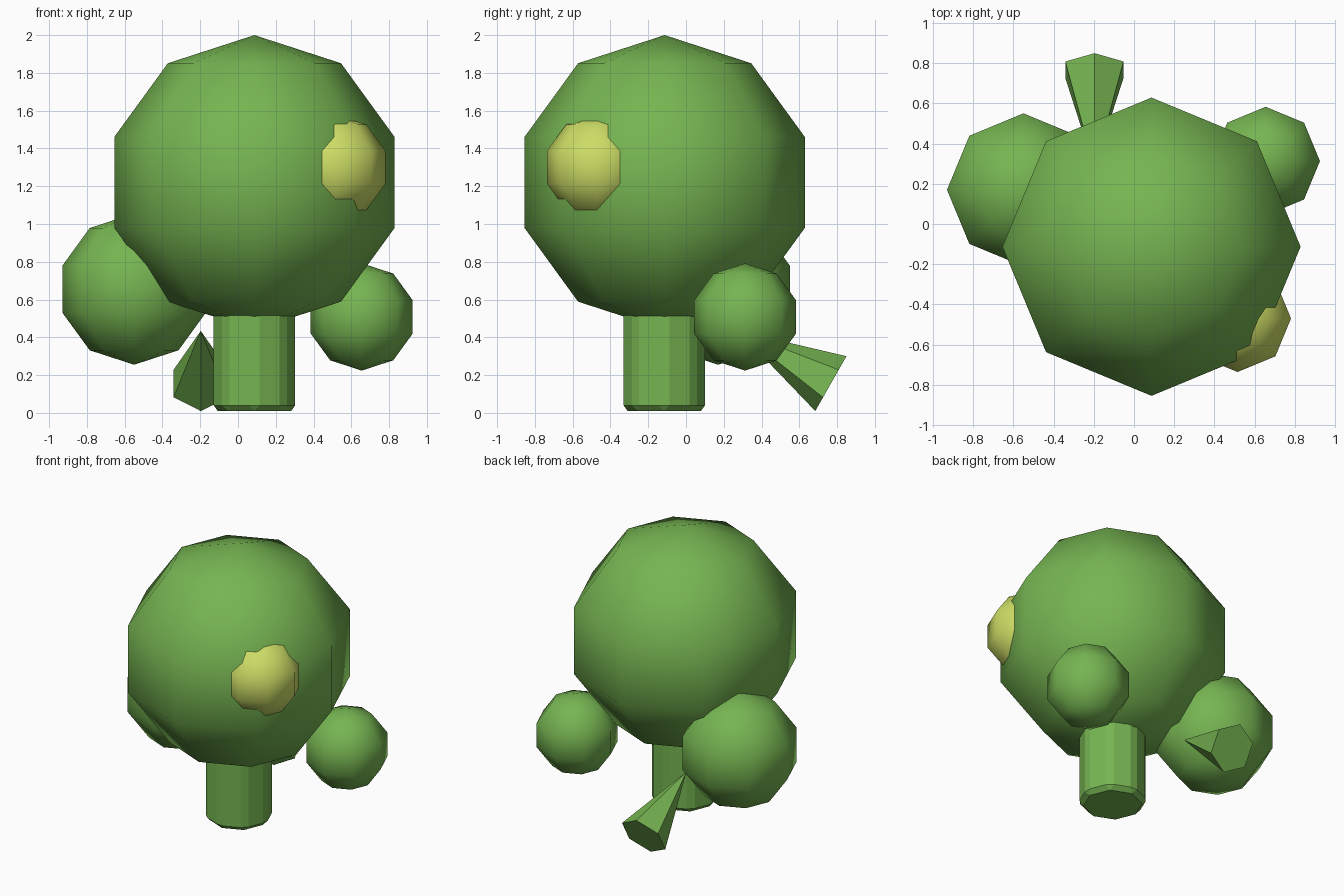
import bpy
from mathutils import Vector

if "Cube" in bpy.data.objects:
    bpy.data.objects.remove(bpy.data.objects["Cube"])


def material(name, rgb):
    m = bpy.data.materials.new(name)
    m.diffuse_color = (*rgb, 1)
    m.use_nodes = True
    m.node_tree.nodes["Principled BSDF"].inputs["Base Color"].default_value = m.diffuse_color
    return m


GREEN = material("leaf green", (0.18, 0.46, 0.083))
YELLOW = material("pale yellow green", (0.60, 0.72, 0.13))


def ball(name, centre, radius, mat):
    """Coarse smooth-shaded ball, eight segments by five rings."""
    bpy.ops.mesh.primitive_uv_sphere_add(segments=8, ring_count=5,
                                         radius=radius, location=centre)
    o = bpy.context.object
    o.name = name
    o.data.materials.append(mat)
    bpy.ops.object.shade_smooth()
    return o


# Crown, two side clumps and the pale patch set into the crown
ball("crown", (0.087, -0.113, 1.22), 0.78, GREEN)
ball("left_clump", (-0.55, 0.17, 0.655), 0.40, GREEN)
ball("right_clump", (0.655, 0.313, 0.508), 0.284, GREEN)
ball("pale_patch", (0.515, -0.47, 1.30), 0.28, YELLOW)

# Bevelled octagonal trunk, its top buried in the crown
bottom, top = 0.01, 0.70
bpy.ops.mesh.primitive_cylinder_add(vertices=8, radius=0.227, depth=top - bottom,
                                    location=(0.087, -0.115, (bottom + top) / 2))
trunk = bpy.context.object
trunk.name = "trunk"
trunk.data.materials.append(GREEN)
bevel = trunk.modifiers.new("edge_bevel", "BEVEL")
bevel.width = 0.03
bevel.segments = 1

# Six-sided spike at the back, from its base up to its tip
base, tip = Vector((-0.197, 0.767, 0.155)), Vector((-0.197, 0.277, 0.434))
axis = tip - base
bpy.ops.mesh.primitive_cone_add(vertices=6, radius1=0.167, radius2=0,
                                depth=axis.length, location=(base + tip) / 2)
spike = bpy.context.object
spike.name = "back_spike"
spike.rotation_euler = (Vector((0, 0, 1)).rotation_difference(axis)).to_euler()
spike.data.materials.append(GREEN)
